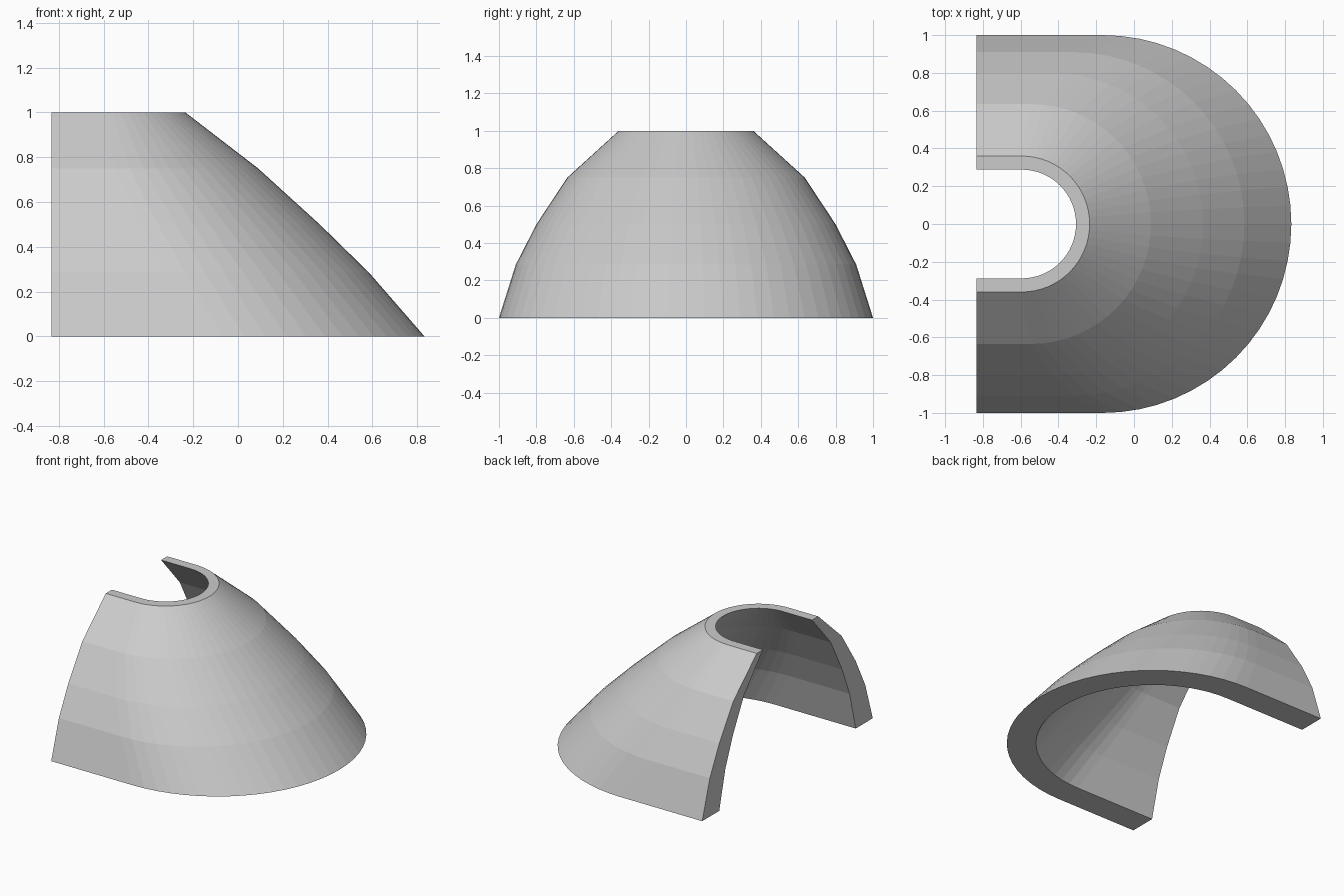
import bpy, bmesh
from math import pi, sin, cos

if "Cube" in bpy.data.objects:
    bpy.data.objects.remove(bpy.data.objects["Cube"])

BACK = -0.833      # flat open end
SEGS = 32          # facets round the half circle
WALL = 0.8         # inner radius / outer radius
# height, outer radius, x of the arc centre
LEVELS = [(0, 1.0, -0.167), (0.285, 0.91, -0.325), (0.5, 0.80, -0.435),
          (0.75, 0.635, -0.545), (1.0, 0.36, -0.595)]

bm = bmesh.new()


def u_ring(z, r, cx):
    """U-shaped row of vertices: straight leg, half circle, straight leg."""
    pts = [(BACK, -r)]
    for i in range(SEGS + 1):
        a = -pi / 2 + pi * i / SEGS
        pts.append((cx + r * cos(a), r * sin(a)))
    pts.append((BACK, r))
    return [bm.verts.new((x, y, z)) for x, y in pts]


# Closed wall section: up the outside, down the inside
rings = [u_ring(z, r, cx) for z, r, cx in LEVELS]
rings += [u_ring(z, r * WALL, cx) for z, r, cx in reversed(LEVELS)]
n = len(rings)
for k in range(n):
    a, b = rings[k], rings[(k + 1) % n]
    for i in range(len(a) - 1):
        bm.faces.new((a[i], a[i + 1], b[i + 1], b[i]))

# Flat end faces of the two legs, in quads from outside to inside
for end in (0, -1):
    for k in range(len(LEVELS) - 1):
        bm.faces.new((rings[k][end], rings[k + 1][end],
                      rings[n - 2 - k][end], rings[n - 1 - k][end]))

bmesh.ops.recalc_face_normals(bm, faces=bm.faces)
mesh = bpy.data.meshes.new("curved_shell")
bm.to_mesh(mesh)
bm.free()
bpy.context.collection.objects.link(bpy.data.objects.new("curved_shell", mesh))
